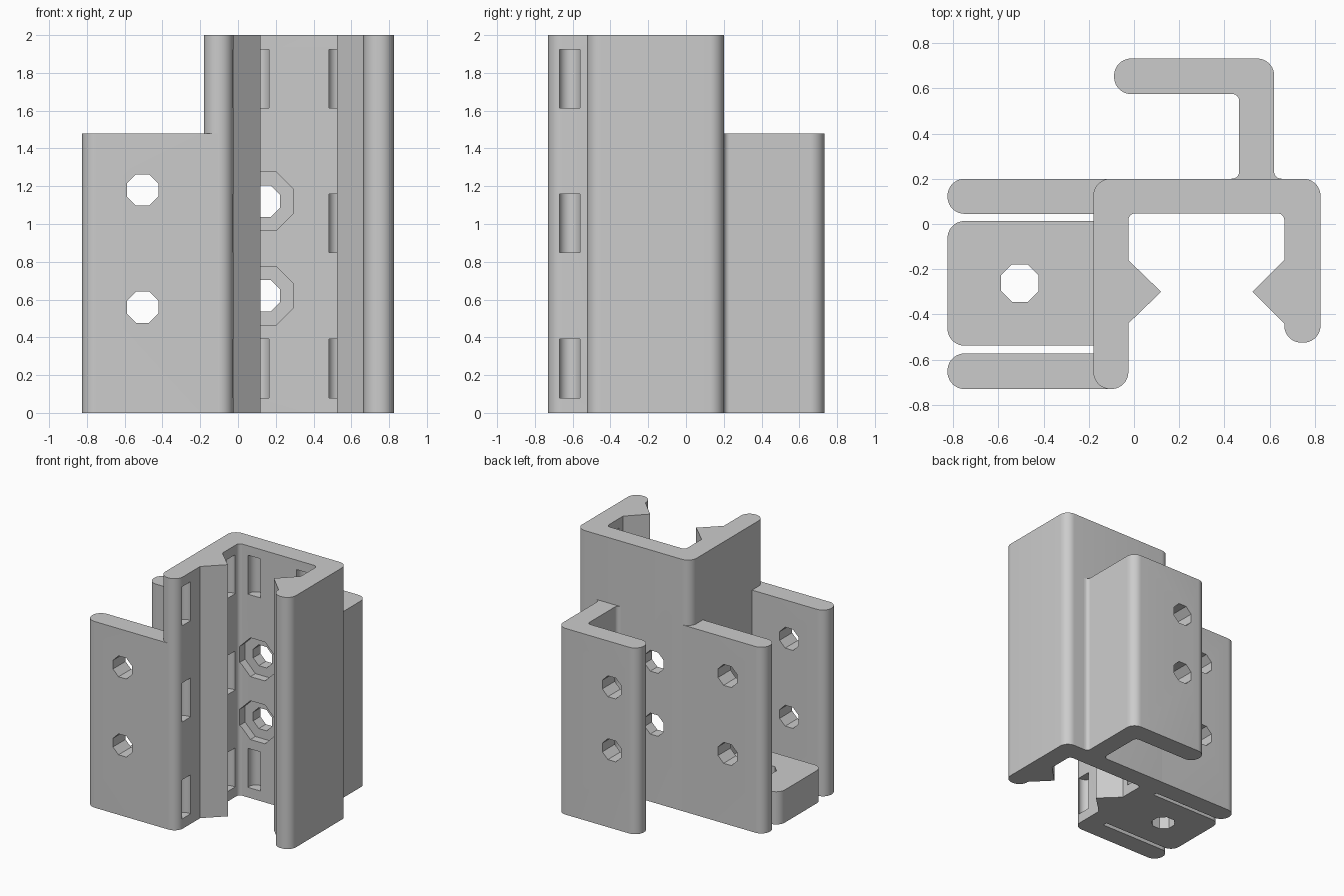
import bpy, bmesh, math
from mathutils import Vector, Matrix

cube = bpy.data.objects.get("Cube")
if cube:
    bpy.data.objects.remove(cube)

grey = bpy.data.materials.new("plain grey")
grey.use_nodes = True
GREY = (0.6, 0.6, 0.6, 1)
grey.diffuse_color = GREY
grey.node_tree.nodes["Principled BSDF"].inputs["Base Color"].default_value = GREY


def add_object(name, bm):
    bmesh.ops.recalc_face_normals(bm, faces=bm.faces)
    mesh = bpy.data.meshes.new(name)
    bm.to_mesh(mesh)
    bm.free()
    mesh.materials.append(grey)
    obj = bpy.data.objects.new(name, mesh)
    bpy.context.collection.objects.link(obj)
    return obj


def rounded(corners, steps=10):
    """Turn (x, y, radius) corners into an outline with arcs."""
    outline = []
    for i, (x, y, r) in enumerate(corners):
        p = Vector((x, y))
        if r == 0:
            outline.append(p)
            continue
        a = (Vector(corners[i - 1][:2]) - p).normalized()
        b = (Vector(corners[(i + 1) % len(corners)][:2]) - p).normalized()
        half = a.angle(b) / 2
        centre = p + (a + b).normalized() * r / math.sin(half)
        start = p + a * r / math.tan(half) - centre
        end = p + b * r / math.tan(half) - centre
        a0 = math.atan2(start.y, start.x)
        turn = math.remainder(math.atan2(end.y, end.x) - a0, math.tau)
        for k in range(steps + 1):
            t = a0 + turn * k / steps
            outline.append(centre + Vector((math.cos(t), math.sin(t))) * r)
    return outline


def extrude(name, corners, height):
    bm = bmesh.new()
    face = bm.faces.new([bm.verts.new((p.x, p.y, 0)) for p in rounded(corners)])
    side = bmesh.ops.extrude_face_region(bm, geom=[face])["geom"]
    bmesh.ops.translate(bm, vec=(0, 0, height),
                        verts=[v for v in side if isinstance(v, bmesh.types.BMVert)])
    return add_object(name, bm)


def drill(target, centre, radius, length, sides=8, axis="Y"):
    """Subtract a prism or cylinder from the target."""
    spin = Matrix.Rotation(math.pi / sides, 4, "Z")
    tilt = Matrix.Rotation(math.pi / 2, 4, "X") if axis == "Y" else Matrix()
    bm = bmesh.new()
    bmesh.ops.create_cone(bm, cap_ends=True, segments=sides, radius1=radius,
                          radius2=radius, depth=length,
                          matrix=Matrix.Translation(centre) @ tilt @ spin)
    cutter = add_object("cutter", bm)
    cutter.hide_render = True
    mod = target.modifiers.new("cut", "BOOLEAN")
    mod.operation, mod.solver, mod.object = "DIFFERENCE", "EXACT", cutter
    bpy.context.view_layer.objects.active = target
    bpy.ops.object.modifier_apply(modifier=mod.name)
    bpy.data.objects.remove(cutter)


R, FILLET, LOW = 0.075, 0.03, 1.48
HOLE = 0.09
BOLT_X, BOLT_Z = 0.14, (0.62, 1.12)

# Tall channel with two pointed inner ribs
channel = extrude("channel", [
    (-0.18, 0.2, R), (-0.18, -0.73, R), (-0.025, -0.73, R),
    (-0.025, -0.44, 0), (0.12, -0.3, 0), (-0.025, -0.16, 0),
    (-0.025, 0.047, FILLET), (0.665, 0.047, FILLET),
    (0.665, -0.16, 0), (0.525, -0.3, 0), (0.665, -0.44, 0),
    (0.665, -0.525, R), (0.825, -0.525, R), (0.825, 0.2, R)], 2)

# Scooped pockets along the inner faces, in three rows
pocket_columns = [(-0.045, -0.615), (-0.045, -0.055), (0.11, 0.067),
                  (0.535, 0.067), (0.685, -0.055)]
for col, (x, y) in enumerate(pocket_columns):
    for row, z in enumerate((0.235, 1.005, 1.77)):
        if (col, row) != (2, 1):
            drill(channel, (x, y, z), 0.057, 0.31, 24, "Z")

# Countersunk bolt holes in the channel back
for z in BOLT_Z:
    drill(channel, (BOLT_X, 0.04, z), 0.167, 0.14)
    drill(channel, (BOLT_X, 0.12, z), HOLE, 0.3)

# Two side flanges with matching holes
flanges = []
for name, y0, y1, x1 in (("rear_flange", 0.045, 0.2, -0.105),
                         ("front_flange", -0.73, -0.573, -0.105)):
    flange = extrude(name, [(-0.825, y1, R), (-0.825, y0, R), (x1, y0, 0), (x1, y1, 0)], LOW)
    for z in (0.56, 1.18):
        drill(flange, (-0.505, (y0 + y1) / 2, z), HOLE, 0.3)
    flanges.append(flange)

# Low foot block between the flanges
foot = extrude("foot_block", [(-0.825, 0.013, R), (-0.825, -0.538, R),
                              (-0.15, -0.538, 0), (-0.15, 0.013, 0)], 0.26)
drill(foot, (-0.505, -0.262, 0.13), HOLE, 0.5, axis="Z")

# L-shaped rear hook with flared root
hook = extrude("rear_hook", [
    (0.43, 0.2, 0), (0.465, 0.205, FILLET), (0.465, 0.575, FILLET),
    (-0.088, 0.575, R), (-0.088, 0.732, R), (0.62, 0.732, R),
    (0.62, 0.205, FILLET), (0.655, 0.2, 0), (0.655, 0.19, 0), (0.43, 0.19, 0)], LOW)
for z in BOLT_Z:
    drill(hook, (BOLT_X, 0.65, z), HOLE, 0.3)

# Smooth the rounded corners, keep hard edges
bpy.ops.object.select_all(action="DESELECT")
for obj in (channel, foot, hook, *flanges):
    obj.select_set(True)
bpy.context.view_layer.objects.active = channel
bpy.ops.object.shade_smooth_by_angle(angle=math.radians(25))
